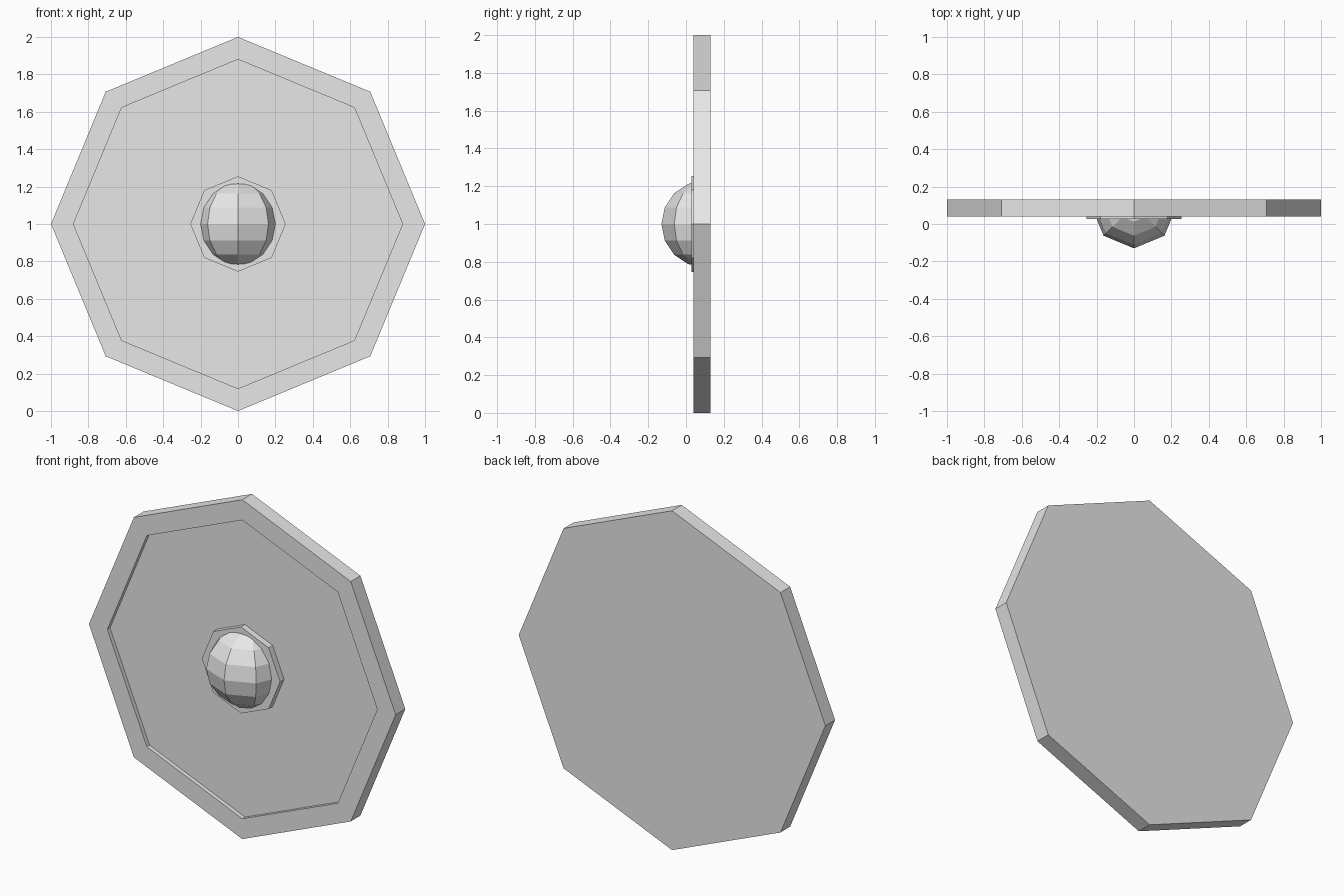
import bpy
import bmesh
from math import cos, sin, pi
from mathutils import Matrix, Vector

cube = bpy.data.objects.get("Cube")
if cube:
    bpy.data.objects.remove(cube, do_unlink=True)

SIDES = 8
BACK, RIM, FLOOR, PLATE = 0.13, 0.04, 0.065, 0.028   # depths along y
BOSS_R, BOSS_Y = 0.23, 0.10

grey = bpy.data.materials.new("light grey")
grey.use_nodes = True
grey.diffuse_color = (0.8, 0.8, 0.8, 1)
grey.node_tree.nodes["Principled BSDF"].inputs["Base Color"].default_value = grey.diffuse_color


def finish(name, bm):
    """Turn a bmesh into a flat-shaded object at the shield's centre height."""
    bmesh.ops.recalc_face_normals(bm, faces=bm.faces)
    mesh = bpy.data.meshes.new(name)
    bm.to_mesh(mesh)
    bm.free()
    mesh.materials.append(grey)
    obj = bpy.data.objects.new(name, mesh)
    obj.location.z = 1
    bpy.context.collection.objects.link(obj)
    return obj


def octagon_solid(name, profile):
    """Loft octagons through (radius, y) steps and cap both ends."""
    bm = bmesh.new()
    angles = [2 * pi * i / SIDES for i in range(SIDES)]
    rings = [[bm.verts.new((r * cos(a), y, r * sin(a))) for a in angles]
             for r, y in profile]
    for low, high in zip(rings, rings[1:]):
        for i in range(SIDES):
            j = (i + 1) % SIDES
            bm.faces.new((low[i], low[j], high[j], high[i]))
    bm.faces.new(rings[0])
    bm.faces.new(rings[-1])
    return finish(name, bm)


# Shield board with a raised rim around a sunken front panel
octagon_solid("shield_board", [(1, BACK), (1, RIM), (0.88, RIM), (0.88, FLOOR)])

# Thin mounting plate behind the boss
octagon_solid("boss_plate", [(0.255, FLOOR), (0.255, PLATE)])

# Faceted boss: front of a low-poly ball, cut off at the panel
bm = bmesh.new()
bmesh.ops.create_uvsphere(bm, u_segments=SIDES, v_segments=SIDES, radius=BOSS_R,
                          matrix=Matrix.Translation((0, BOSS_Y, 0)))
bmesh.ops.bisect_plane(bm, geom=bm.verts[:] + bm.edges[:] + bm.faces[:],
                       plane_co=Vector((0, FLOOR, 0)), plane_no=Vector((0, 1, 0)),
                       clear_outer=True)
bmesh.ops.holes_fill(bm, edges=[e for e in bm.edges if e.is_boundary])
finish("boss", bm)
